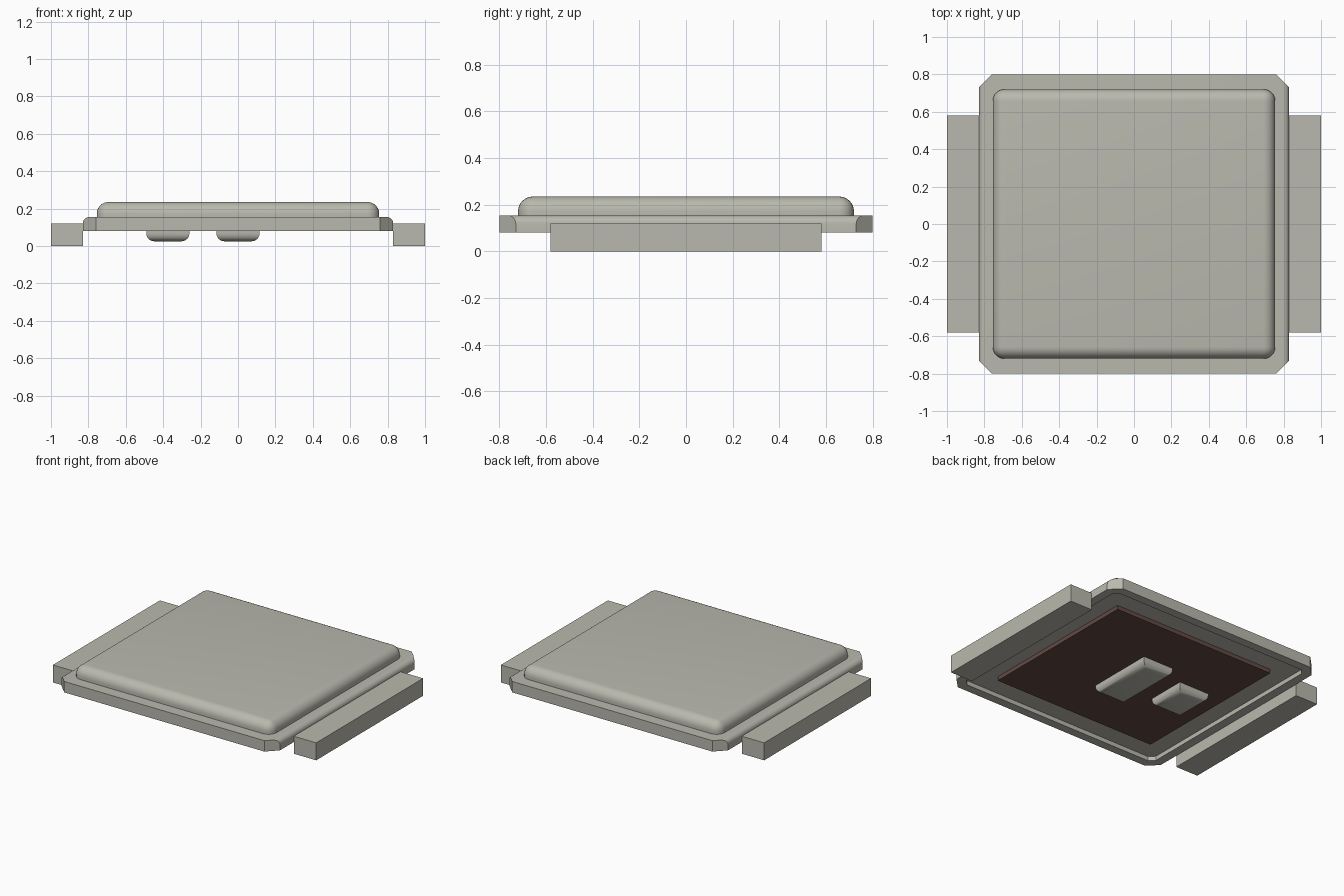
import bpy, bmesh, math
from mathutils import Vector

if "Cube" in bpy.data.objects:
    bpy.data.objects.remove(bpy.data.objects["Cube"])


def material(name, rgb):
    m = bpy.data.materials.new(name)
    m.diffuse_color = (*rgb, 1)
    m.use_nodes = True
    m.node_tree.nodes["Principled BSDF"].inputs["Base Color"].default_value = m.diffuse_color
    return m


METAL = material("warm grey metal", (0.49, 0.485, 0.425))
DARK = material("dark brown", (0.125, 0.07, 0.058))


def finish(name, bm, mat, smooth=False):
    bmesh.ops.recalc_face_normals(bm, faces=bm.faces)
    me = bpy.data.meshes.new(name)
    bm.to_mesh(me)
    bm.free()
    me.materials.append(mat)
    ob = bpy.data.objects.new(name, me)
    bpy.context.collection.objects.link(ob)
    if smooth:
        bpy.ops.object.select_all(action='DESELECT')
        ob.select_set(True)
        bpy.context.view_layer.objects.active = ob
        bpy.ops.object.shade_smooth_by_angle(angle=math.radians(35))
    return ob


def box(name, lo, hi, mat, pick=None, radius=0, segments=6):
    """Box between two corners; edges chosen by pick(a, b) are rounded."""
    bm = bmesh.new()
    bmesh.ops.create_cube(bm, size=1)
    lo, hi = Vector(lo), Vector(hi)
    for v in bm.verts:
        v.co = Vector([lo[i] + (v.co[i] + 0.5) * (hi[i] - lo[i]) for i in range(3)])
    if pick:
        edges = [e for e in bm.edges if pick(e.verts[0].co, e.verts[1].co)]
        bmesh.ops.bevel(bm, geom=edges, offset=radius, segments=segments,
                        profile=0.5, affect='EDGES')
    return finish(name, bm, mat, smooth=bool(pick))


# Flange: rounded-shoulder section run front to back, corners cut off
X, Y, Z0, Z1, R, CUT = 0.83, 0.80, 0.08, 0.155, 0.035, 0.07
arc = [(X - R + R * math.cos(t), Z1 - R + R * math.sin(t))
       for t in [i * math.pi / 12 for i in range(7)]]
section = [(X, Z0)] + arc + [(-x, z) for x, z in reversed(arc)] + [(-X, Z0)]
bm = bmesh.new()
face = bm.faces.new([bm.verts.new((x, -Y, z)) for x, z in section])
ext = bmesh.ops.extrude_face_region(bm, geom=[face])
bmesh.ops.translate(bm, vec=(0, 2 * Y, 0),
                    verts=[g for g in ext["geom"] if isinstance(g, bmesh.types.BMVert)])
for sx in (-1, 1):
    for sy in (-1, 1):
        cut = bmesh.ops.bisect_plane(
            bm, geom=bm.verts[:] + bm.edges[:] + bm.faces[:],
            plane_co=(sx * (X - CUT), sy * Y, 0), plane_no=(sx, sy, 0), clear_outer=True)
        bmesh.ops.holes_fill(bm, edges=[g for g in cut["geom_cut"]
                                        if isinstance(g, bmesh.types.BMEdge)])
bmesh.ops.recalc_face_normals(bm, faces=bm.faces)

# Shallow recess in the underside
under = min(bm.faces, key=lambda f: f.calc_center_median().z)
bmesh.ops.inset_region(bm, faces=[under], thickness=0.065)
ring = bmesh.ops.extrude_face_region(bm, geom=[under])
bmesh.ops.translate(bm, vec=(0, 0, 0.03),
                    verts=[g for g in ring["geom"] if isinstance(g, bmesh.types.BMVert)])
if under.is_valid:
    bmesh.ops.delete(bm, geom=[under], context='FACES_ONLY')
finish("flange", bm, METAL, smooth=True)

# Raised lid with rounded top and corners
box("lid", (-0.755, -0.72, 0.15), (0.755, 0.72, 0.235), METAL,
    lambda a, b: max(a.z, b.z) > 0.2, 0.063, 8)

# Side feet
for side, x in (("left", -0.915), ("right", 0.915)):
    box(side + "_foot", (x - 0.085, -0.58, 0), (x + 0.085, 0.58, 0.12), METAL)

# Dark plate set into the recess
box("under_plate", (-0.62, -0.58, 0.082), (0.62, 0.58, 0.112), DARK)

# Contact pads with rounded lower edges
for name, x, half_y in (("large_pad", 0, 0.235), ("small_pad", -0.375, 0.135)):
    box(name, (x - 0.115, -half_y, 0.025), (x + 0.115, half_y, 0.085), METAL,
        lambda a, b: max(a.z, b.z) < 0.03, 0.042)
